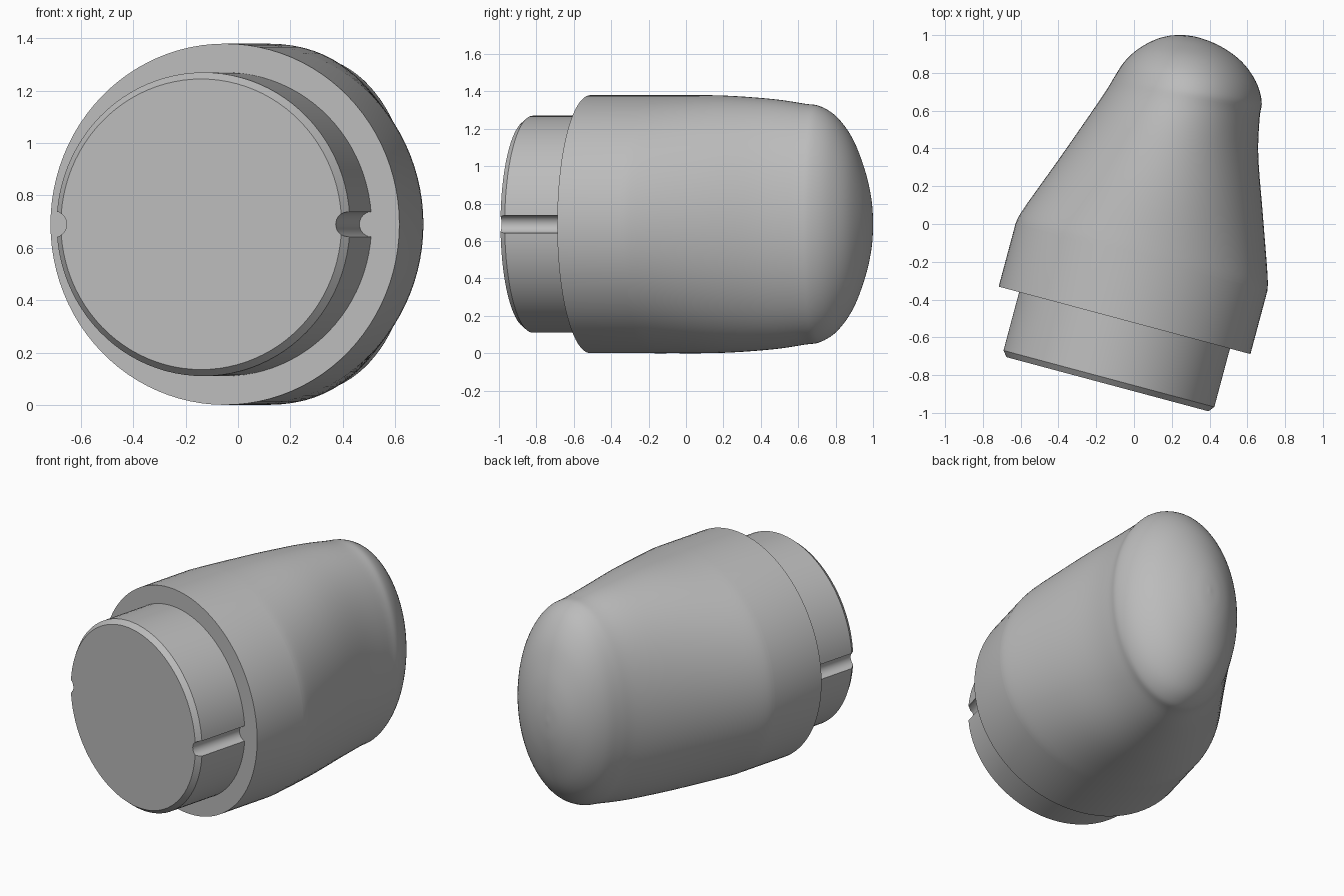
import bpy, bmesh, math
from mathutils import Vector, Matrix

cube = bpy.data.objects.get("Cube")
if cube:
    bpy.data.objects.remove(cube)

grey = bpy.data.materials.new("plain grey")
grey.use_nodes = True
grey.diffuse_color = (0.5, 0.5, 0.5, 1)
grey.node_tree.nodes["Principled BSDF"].inputs["Base Color"].default_value = (0.5, 0.5, 0.5, 1)

MID = 0.69                                  # height of the centre line
SIDES = 96
TILT = math.radians(15)
ACROSS = Vector((math.cos(TILT), -math.sin(TILT), 0))
AXIS = Vector((math.sin(TILT), math.cos(TILT), 0))
COLLAR = Vector((-0.05, -0.51, MID))        # centre of the collar face


def loft(name, rings):
    """Skin upright elliptical rings: (left point, right point, half height)."""
    bm = bmesh.new()
    loops = []
    for left, right, half in rings:
        centre, reach = (left + right) / 2, (right - left) / 2
        loops.append([bm.verts.new(centre + reach * math.cos(t) + Vector((0, 0, half * math.sin(t))))
                      for t in (math.tau * i / SIDES for i in range(SIDES))])
    for a, b in zip(loops, loops[1:]):
        for i in range(SIDES):
            j = (i + 1) % SIDES
            bm.faces.new((a[i], a[j], b[j], b[i]))
    bm.faces.new(loops[0])
    bm.faces.new(loops[-1])
    bmesh.ops.recalc_face_normals(bm, faces=bm.faces)
    mesh = bpy.data.meshes.new(name)
    bm.to_mesh(mesh)
    bm.free()
    obj = bpy.data.objects.new(name, mesh)
    bpy.context.collection.objects.link(obj)
    mesh.materials.append(grey)
    return obj


def disc(along, radius):
    """Round ring square to the tilted axis."""
    c = COLLAR + AXIS * along
    return (c - ACROSS * radius, c + ACROSS * radius, radius)


def key(lx, ly, rx, ry, half):
    return (Vector((lx, ly, MID)), Vector((rx, ry, MID)), half)


def spline(keys, steps):
    """Catmull-Rom blend through the key rings."""
    pts = [keys[0]] + keys + [keys[-1]]
    out = []
    for p, q, r, s in zip(pts, pts[1:], pts[2:], pts[3:]):
        for n in range(steps):
            t = n / steps
            out.append(tuple(0.5 * (2 * b + (c - a) * t + (2 * a - 5 * b + 4 * c - d) * t * t
                                    + (3 * b - a - 3 * c + d) * t ** 3)
                             for a, b, c, d in zip(p, q, r, s)))
    return out + [keys[-1]]


def smooth(obj):
    bpy.ops.object.select_all(action='DESELECT')
    obj.select_set(True)
    bpy.context.view_layer.objects.active = obj
    bpy.ops.object.shade_smooth_by_angle(angle=math.radians(30))


# Body: round collar blending into a narrow upright oval with a domed end
body_keys = [
    disc(0.345, 0.69),
    key(-0.585, 0.08, 0.707, -0.27, 0.69),
    key(-0.40, 0.34, 0.682, 0.05, 0.688),
    key(-0.24, 0.57, 0.658, 0.36, 0.669),
    key(-0.145, 0.71, 0.665, 0.56, 0.644),
    key(-0.10, 0.785, 0.676, 0.65, 0.63),
    key(-0.05, 0.86, 0.645, 0.755, 0.57),
    key(0.02, 0.925, 0.57, 0.86, 0.45),
    key(0.11, 0.975, 0.46, 0.94, 0.28),
    key(0.19, 0.997, 0.35, 0.985, 0.13),
    key(0.26, 1.0, 0.27, 1.0, 0.008),
]
body = loft("body", [disc(0, 0.69)] + spline(body_keys, 5))
smooth(body)

# Plug: chamfered cylinder in front of the collar
plug = loft("plug", [disc(-0.35, 0.555), disc(-0.32, 0.58), disc(0, 0.58)])

# Round grooves along both sides of the plug
for side in (-1, 1):
    bpy.ops.mesh.primitive_cylinder_add(vertices=32, radius=0.048, depth=0.8)
    cutter = bpy.context.object
    cutter.name = "groove_cutter"
    cutter.hide_render = True
    cutter.matrix_world = (Matrix.Translation(COLLAR - AXIS * 0.2 + ACROSS * 0.58 * side)
                           @ AXIS.to_track_quat('Z', 'Y').to_matrix().to_4x4())
    cut = plug.modifiers.new("groove", 'BOOLEAN')
    cut.operation = 'DIFFERENCE'
    cut.solver = 'EXACT'
    cut.object = cutter
    bpy.context.view_layer.objects.active = plug
    bpy.ops.object.modifier_apply(modifier=cut.name)
    bpy.data.objects.remove(cutter)
smooth(plug)
